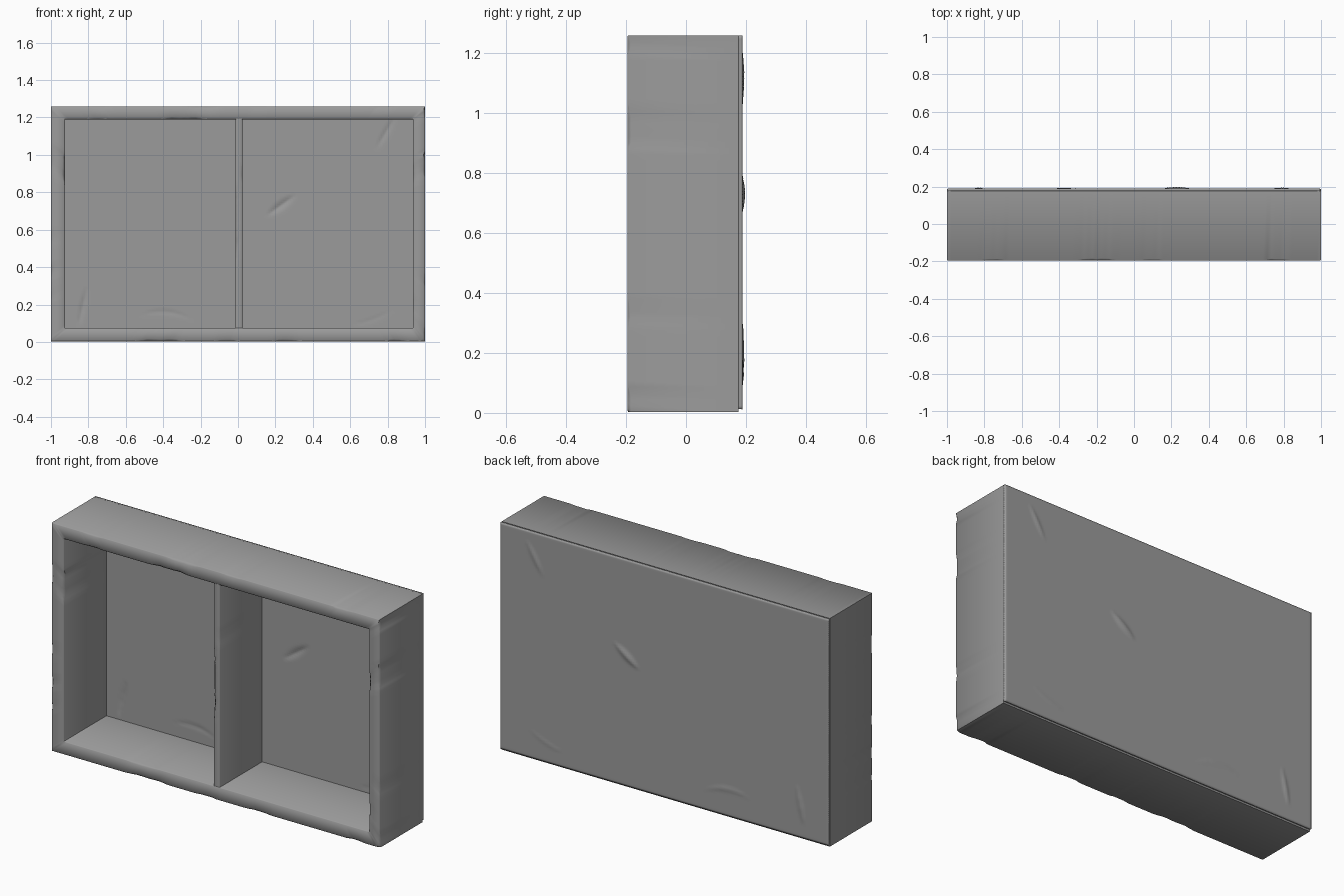
import bpy, bmesh, math, random

if "Cube" in bpy.data.objects:
    bpy.data.objects.remove(bpy.data.objects["Cube"])

random.seed(4)
FRONT, BACK = -0.195, 0.176

# dark grey finish shared by all parts
grey = bpy.data.materials.new("dark_grey")
grey.diffuse_color = (0.33, 0.33, 0.33, 1)
grey.use_nodes = True
grey.node_tree.nodes["Principled BSDF"].inputs["Base Color"].default_value = grey.diffuse_color


def finish(name, bm):
    bmesh.ops.recalc_face_normals(bm, faces=bm.faces)
    me = bpy.data.meshes.new(name)
    bm.to_mesh(me)
    bm.free()
    me.materials.append(grey)
    ob = bpy.data.objects.new(name, me)
    bpy.context.collection.objects.link(ob)
    bpy.ops.object.select_all(action='DESELECT')
    ob.select_set(True)
    bpy.context.view_layer.objects.active = ob
    bpy.ops.object.shade_smooth_by_angle(angle=math.radians(50))
    return ob


def loft(bm, rings, closed):
    n, m = len(rings), len(rings[0])
    for i in range(n if closed else n - 1):
        a, b = rings[i], rings[(i + 1) % n]
        for j in range(m):
            k = (j + 1) % m
            bm.faces.new((a[j], a[k], b[k], b[j]))
    if not closed:
        bm.faces.new(rings[0])
        bm.faces.new(rings[-1])


def chip_size(chips, pos):
    # small even bevel plus flat-bottomed, ragged chips along an edge
    size = 0.003
    for centre, half, depth in chips:
        d = abs(pos - centre) / half
        if d < 1:
            size += depth * min(1, 2.5 * (1 - d)) * random.uniform(0.65, 1)
    return size


# mitred outer frame with worn front edges
outer = [(-1, 0.003), (1, 0.003), (1, 1.26), (-1, 1.26)]
inner = [(-0.925, 0.075), (0.935, 0.075), (0.935, 1.19), (-0.925, 1.19)]
outer_chips = [  # bottom, right, top, left
    [(-0.42, 0.13, 0.011), (0.26, 0.07, 0.009), (0.85, 0.05, 0.009), (-0.06, 0.06, 0.007)],
    [(0.95, 0.07, 0.012), (0.33, 0.04, 0.007), (0.03, 0.05, 0.009), (1.24, 0.04, 0.009)],
    [(-0.2, 0.1, 0.009), (0.1, 0.06, 0.006), (0.77, 0.06, 0.008), (-0.75, 0.06, 0.006)],
    [(0.98, 0.07, 0.006), (0.56, 0.04, 0.006), (0.38, 0.03, 0.008), (0.25, 0.03, 0.005)],
]
inner_chips = [
    [(-0.45, 0.1, 0.006)],
    [(0.9, 0.06, 0.008), (0.2, 0.05, 0.005)],
    [(-0.29, 0.12, 0.011), (-0.75, 0.05, 0.006)],
    [(0.93, 0.09, 0.013)],
]
bm = bmesh.new()
rings = []
for s in range(4):
    axis = s % 2
    steps = 90 if axis == 0 else 60
    for i in range(steps):
        t = i / steps
        o = [a + (b - a) * t for a, b in zip(outer[s], outer[(s + 1) % 4])]
        n = [a + (b - a) * t for a, b in zip(inner[s], inner[(s + 1) % 4])]
        co = chip_size(outer_chips[s], o[axis])
        ci = chip_size(inner_chips[s], n[axis])
        profile = [(0, BACK), (0, FRONT + co), (co / 0.07, FRONT),
                   (1 - ci / 0.07, FRONT), (1, FRONT + ci), (1, BACK)]
        rings.append([bm.verts.new((o[0] + w * (n[0] - o[0]), y, o[1] + w * (n[1] - o[1])))
                      for w, y in profile])
loft(bm, rings, True)
finish("outer_frame", bm)

# thin centre divider with a chipped front edge
bm = bmesh.new()
rings = []
x0, x1, front = -0.014, 0.024, FRONT + 0.002
for i in range(71):
    z = 0.073 + 1.119 * i / 70
    cl = chip_size([(0.66, 0.2, 0.008), (0.5, 0.08, 0.004)], z)
    cr = chip_size([(0.9, 0.05, 0.004)], z)
    rings.append([bm.verts.new((x, y, z)) for x, y in (
        (x0, BACK), (x0, front + cl), (x0 + cl, front),
        (x1 - cr, front), (x1, front + cr), (x1, BACK))])
loft(bm, rings, False)
finish("centre_divider", bm)

# thin back panel, gouged so the marks show on both faces
gouges = [  # x, z, angle, half length, half width, depth, bend
    (0.23, 0.73, 36, 0.1, 0.026, 0.009, 0),
    (0.79, 1.12, 60, 0.11, 0.018, 0.006, 0),
    (-0.83, 0.19, 78, 0.12, 0.018, 0.006, 0),
    (-0.38, 0.16, -5, 0.15, 0.018, 0.003, -1.5),
    (0.72, 0.12, 20, 0.13, 0.014, 0.002, 1),
]


def gouge_height(x, z):
    h = 0
    for gx, gz, ang, length, width, depth, bend in gouges:
        a = math.radians(ang)
        u = (x - gx) * math.cos(a) + (z - gz) * math.sin(a)
        v = (z - gz) * math.cos(a) - (x - gx) * math.sin(a) - bend * u * u
        if abs(u) < length:
            fade = 1 - (u / length) ** 2
            r = abs(v) / (width * fade)
            if r < 1:
                h += depth * (1 - r) * fade
    return h


bm = bmesh.new()
bmesh.ops.create_grid(bm, x_segments=180, y_segments=112, size=1)
for v in bm.verts:
    edge = max(abs(v.co.x), abs(v.co.y)) > 0.9999
    x, z = -v.co.x, 0.636 + v.co.y * 0.624
    v.co = (x, 0.189 + gouge_height(x, z) - (0.001 if edge else 0), z)
panel = finish("back_panel", bm)
if panel.data.polygons[0].normal.y < 0:
    panel.data.flip_normals()
sol = panel.modifiers.new("thickness", 'SOLIDIFY')
sol.thickness = 0.013
sol.offset = -1
